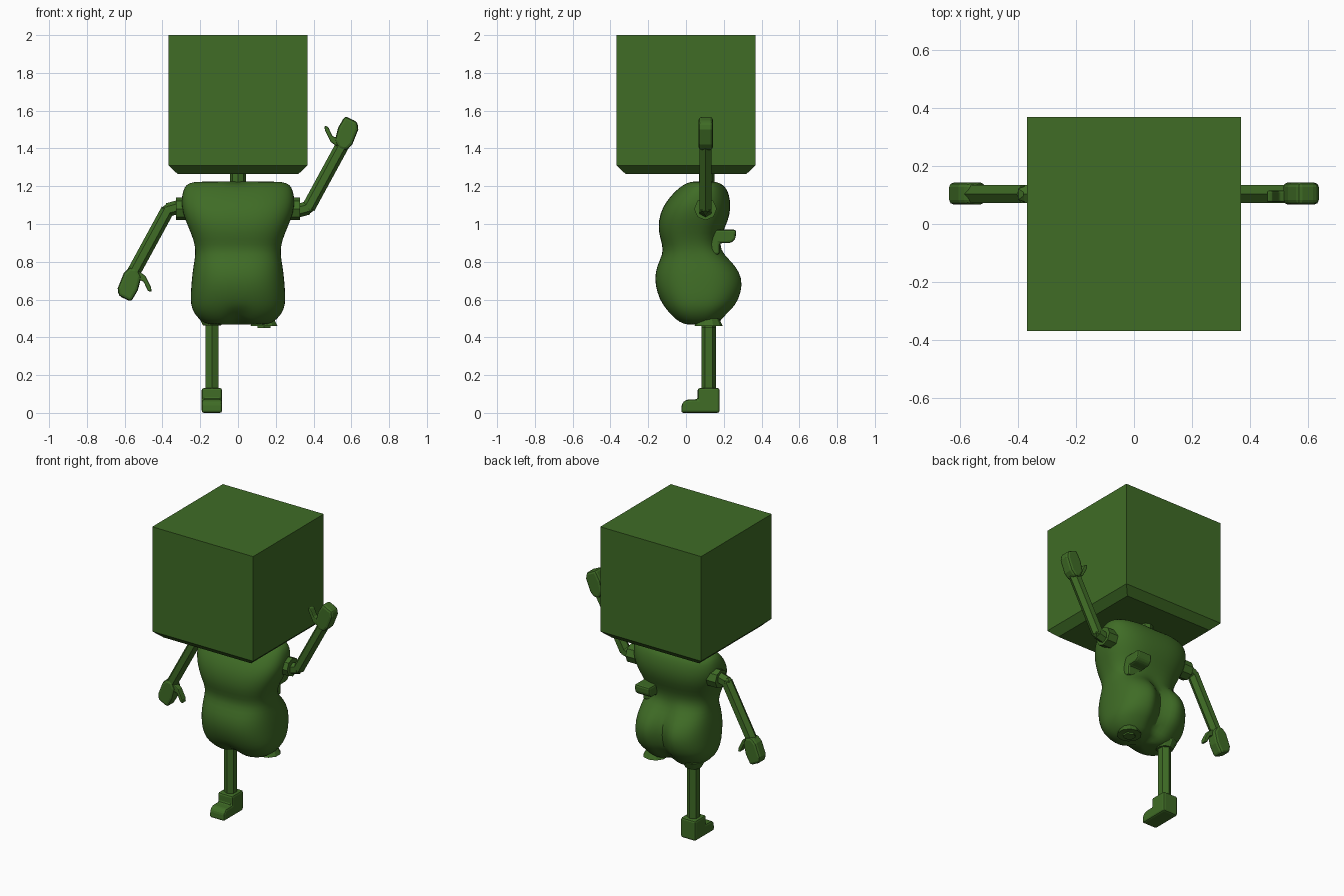
import bpy, bmesh, math
from mathutils import Matrix, Vector

if "Cube" in bpy.data.objects:
    bpy.data.objects.remove(bpy.data.objects["Cube"])

green = bpy.data.materials.new("leaf green")
green.use_nodes = True
colour = (0.05, 0.15, 0.019, 1)
green.diffuse_color = colour
green.node_tree.nodes["Principled BSDF"].inputs["Base Color"].default_value = colour


def finish(name, bm, turn=None, smooth=None, bevel=0):
    """Turn a bmesh into a named object, optionally turned, bevelled and smoothed."""
    if turn:
        bm.transform(turn)
    bmesh.ops.recalc_face_normals(bm, faces=bm.faces)
    mesh = bpy.data.meshes.new(name)
    bm.to_mesh(mesh)
    bm.free()
    mesh.materials.append(green)
    obj = bpy.data.objects.new(name, mesh)
    bpy.context.collection.objects.link(obj)
    if bevel:
        mod = obj.modifiers.new("Bevel", "BEVEL")
        mod.width, mod.segments = bevel, 2
    if smooth:
        bpy.ops.object.select_all(action="DESELECT")
        obj.select_set(True)
        bpy.context.view_layer.objects.active = obj
        bpy.ops.object.shade_smooth_by_angle(angle=math.radians(smooth))
    return obj


def loft(bm, rings):
    rows = [[bm.verts.new(p) for p in ring] for ring in rings]
    n = len(rows[0])
    for a, b in zip(rows, rows[1:]):
        for i in range(n):
            j = (i + 1) % n
            bm.faces.new((a[i], a[j], b[j], b[i]))
    bm.faces.new(rows[0])
    bm.faces.new(rows[-1])


def rod(bm, a, b, r1, r2=None, sides=6):
    a, b = Vector(a), Vector(b)
    d = b - a
    place = Matrix.Translation((a + b) / 2) @ d.to_track_quat("Z", "Y").to_matrix().to_4x4()
    bmesh.ops.create_cone(bm, cap_ends=True, segments=sides, radius1=r1,
                          radius2=r2 or r1, depth=d.length, matrix=place)


def prism(bm, outline, lo, hi, axis):
    """Extrude a 2D outline along x or y."""
    def at(p, t):
        return (t, p[0], p[1]) if axis == "x" else (p[0], t, p[1])
    loft(bm, [[at(p, t) for p in outline] for t in (lo, hi)])


# Head: a block with a chamfered underside
bm = bmesh.new()
loft(bm, [[(x * h, y * h, z) for x, y in ((-1, -1), (1, -1), (1, 1), (-1, 1))]
          for h, z in ((0.32, 1.265), (0.368, 1.31), (0.368, 2.0))])
finish("head", bm)

bm = bmesh.new()
rod(bm, (0, 0.11, 1.15), (0, 0.11, 1.28), 0.042, sides=8)
finish("neck", bm)

# Body: height, half width, front, back, depth of the rear cleft
sections = [
    (0.463, 0.13, 0.00, 0.14, 0), (0.475, 0.185, -0.04, 0.18, 0.01),
    (0.52, 0.23, -0.09, 0.22, 0.04), (0.57, 0.252, -0.125, 0.275, 0.07),
    (0.64, 0.25, -0.155, 0.305, 0.08), (0.71, 0.245, -0.167, 0.312, 0.08),
    (0.78, 0.236, -0.155, 0.275, 0.06), (0.84, 0.225, -0.122, 0.205, 0.02),
    (0.89, 0.228, -0.125, 0.18, 0), (0.95, 0.248, -0.145, 0.19, 0),
    (1.02, 0.28, -0.146, 0.225, 0), (1.09, 0.3, -0.125, 0.238, 0),
    (1.15, 0.298, -0.08, 0.23, 0), (1.195, 0.285, -0.035, 0.212, 0),
    (1.218, 0.262, 0.0, 0.185, 0), (1.226, 0.21, 0.03, 0.15, 0)]
rings = []
for z, half, front, back, cleft in sections:
    ring = []
    for i in range(40):
        t = math.tau * i / 40
        c, s = math.cos(t), math.sin(t)
        x = half * math.copysign(abs(c) ** 0.75, c)
        y = (front + back) / 2 + (back - front) / 2 * math.copysign(abs(s) ** 0.8, s)
        dip = math.exp(-(x / 0.05) ** 2)
        y -= cleft * dip * max(s, 0)
        # Notch between the hips and a shallow dip at the collar
        lift = 0.03 * dip if z < 0.53 else -0.012 * dip if z > 1.2 else 0
        ring.append((x, y, z + lift))
    rings.append(ring)
bm = bmesh.new()
loft(bm, rings)
body = finish("body", bm, smooth=60)
body.modifiers.new("Subdivision", "SUBSURF").levels = 1

# Legs: the left one is swung half a turn up behind the body
hip_y, hip_z, leg_x = 0.12, 0.485, 0.138
swing = (Matrix.Translation((2 * leg_x, hip_y, hip_z)) @ Matrix.Rotation(math.pi, 4, "X")
         @ Matrix.Translation((0, -hip_y, -hip_z)))
boot_outline = [(0.178, 0), (0.178, 0.132), (0.062, 0.132), (0.062, 0.072),
                (0.0, 0.07), (-0.022, 0.05), (-0.026, 0)]
for side, turn in (("right", None), ("left", swing)):
    bm = bmesh.new()
    rod(bm, (-leg_x, hip_y, 0.08), (-leg_x, hip_y, 0.52), 0.039)
    rod(bm, (-leg_x, hip_y, 0.462), (-leg_x, hip_y, 0.51), 0.05, 0.075, 10)
    finish(side + "_leg", bm, turn)
    bm = bmesh.new()
    prism(bm, boot_outline, -leg_x - 0.054, -leg_x + 0.054, "x")
    finish(side + "_boot", bm, turn, bevel=0.012)

# Arms: the right one is the raised left one turned half round
arm_y, arm_z = 0.103, 1.08
lower = (Matrix.Translation((0, 0, arm_z)) @ Matrix.Rotation(math.pi, 4, "Y")
         @ Matrix.Translation((0, 0, -arm_z)))
palm = [(0.535, 1.395), (0.512, 1.44), (0.53, 1.51), (0.566, 1.572),
        (0.632, 1.54), (0.637, 1.50), (0.605, 1.42), (0.575, 1.39)]
thumb = [(0.525, 1.41), (0.49, 1.435), (0.46, 1.495), (0.458, 1.52),
         (0.477, 1.515), (0.50, 1.465), (0.54, 1.45)]
for side, turn in (("left", None), ("right", lower)):
    bm = bmesh.new()
    rod(bm, (0.26, arm_y, arm_z), (0.328, arm_y, arm_z), 0.06, sides=8)
    finish(side + "_shoulder", bm, turn)
    bm = bmesh.new()
    elbow = (0.372, arm_y, 1.085)
    rod(bm, (0.3, arm_y, 1.066), elbow, 0.036)
    rod(bm, elbow, (0.56, arm_y, 1.43), 0.036)
    bmesh.ops.create_icosphere(bm, subdivisions=1, radius=0.036,
                               matrix=Matrix.Translation(elbow))
    finish(side + "_arm", bm, turn)
    bm = bmesh.new()
    prism(bm, palm, 0.067, 0.143, "y")
    finish(side + "_hand", bm, turn, bevel=0.016)
    bm = bmesh.new()
    prism(bm, thumb, 0.075, 0.115, "y")
    finish(side + "_thumb", bm, turn, bevel=0.006)
